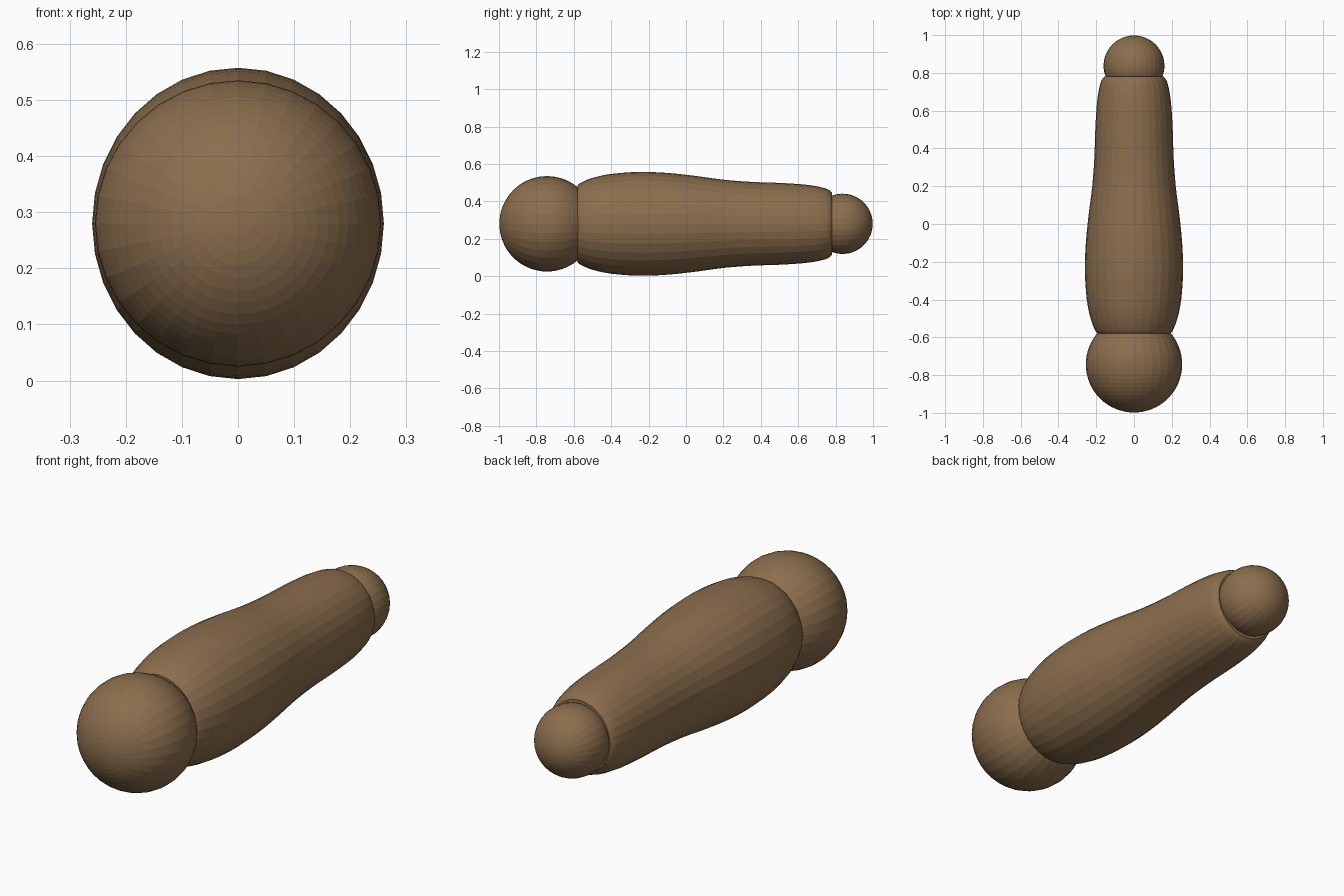
import bpy, bmesh, math
from mathutils import Matrix

if "Cube" in bpy.data.objects:
    bpy.data.objects.remove(bpy.data.objects["Cube"])

ZC = 0.28
SIDES = 32

mat = bpy.data.materials.new("brown")
mat.diffuse_color = (0.26, 0.155, 0.075, 1)
mat.use_nodes = True
mat.node_tree.nodes["Principled BSDF"].inputs["Base Color"].default_value = mat.diffuse_color


def finish(bm, name):
    bmesh.ops.recalc_face_normals(bm, faces=bm.faces)
    me = bpy.data.meshes.new(name)
    bm.to_mesh(me)
    bm.free()
    me.materials.append(mat)
    ob = bpy.data.objects.new(name, me)
    bpy.context.collection.objects.link(ob)
    return ob


def ball(name, y, r):
    # poles point along the y axis
    bm = bmesh.new()
    bmesh.ops.create_uvsphere(bm, u_segments=SIDES, v_segments=32, radius=r,
                              matrix=Matrix.Translation((0, y, ZC)) @ Matrix.Rotation(math.pi / 2, 4, 'X'))
    return finish(bm, name)


def smooth_points(pts, steps):
    # Catmull-Rom curve through the profile points
    p = [pts[0]] + pts + [pts[-1]]
    out = []
    for i in range(1, len(p) - 2):
        a, b, c, d = p[i - 1:i + 3]
        for s in range(steps):
            t = s / steps
            out.append([0.5 * (2 * b[k] + (c[k] - a[k]) * t
                               + (2 * a[k] - 5 * b[k] + 4 * c[k] - d[k]) * t ** 2
                               + (3 * b[k] - a[k] - 3 * c[k] + d[k]) * t ** 3) for k in (0, 1)])
    return out + [pts[-1]]


# shaft: slightly tall elliptical sections along y (position, half width)
profile = [(-0.58, 0.193), (-0.56, 0.207), (-0.5, 0.23), (-0.4, 0.25), (-0.25, 0.26),
           (-0.1, 0.255), (0.05, 0.24), (0.2, 0.221), (0.35, 0.21), (0.5, 0.205),
           (0.63, 0.197), (0.71, 0.186), (0.76, 0.172), (0.78, 0.155)]
bm = bmesh.new()
rings = []
for y, r in smooth_points(profile, 3):
    rings.append([bm.verts.new((r * math.sin(2 * math.pi * i / SIDES), y,
                                ZC + 1.067 * r * math.cos(2 * math.pi * i / SIDES)))
                  for i in range(SIDES)])
for a, b in zip(rings, rings[1:]):
    for i in range(SIDES):
        j = (i + 1) % SIDES
        bm.faces.new((a[i], a[j], b[j], b[i]))
bm.faces.new(rings[0])
bm.faces.new(rings[-1])
finish(bm, "shaft")

# rounded ends
ball("large_end_ball", -0.743, 0.255)
ball("small_end_ball", 0.837, 0.161)
